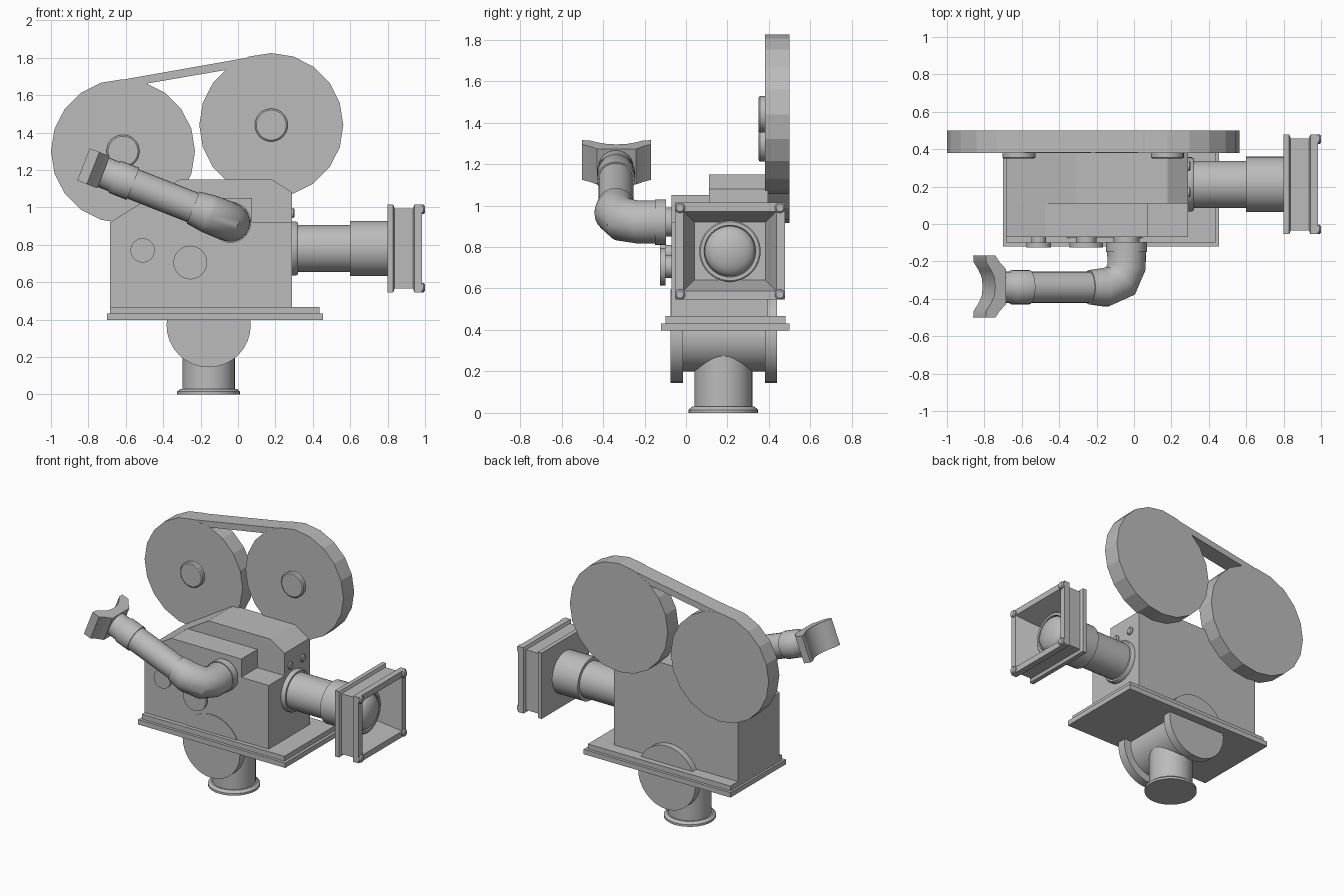
import bpy, bmesh, math
from mathutils import Vector, Matrix

cube = bpy.data.objects.get("Cube")
if cube:
    bpy.data.objects.remove(cube, do_unlink=True)

grey = bpy.data.materials.new("plain_grey")
grey.use_nodes = True
COLOUR = (0.5, 0.5, 0.5, 1)
grey.diffuse_color = COLOUR
grey.node_tree.nodes["Principled BSDF"].inputs["Base Color"].default_value = COLOUR


def finish(name, bm, smooth=None):
    bmesh.ops.recalc_face_normals(bm, faces=bm.faces)
    mesh = bpy.data.meshes.new(name)
    bm.to_mesh(mesh)
    bm.free()
    mesh.materials.append(grey)
    ob = bpy.data.objects.new(name, mesh)
    bpy.context.collection.objects.link(ob)
    if smooth:
        bpy.ops.object.select_all(action='DESELECT')
        ob.select_set(True)
        bpy.context.view_layer.objects.active = ob
        bpy.ops.object.shade_smooth_by_angle(angle=math.radians(smooth))
    return ob


def loft(name, rings, smooth=None, closed=False):
    """Skin a list of equal-sized point rings and cap the ends."""
    bm = bmesh.new()
    loops = [[bm.verts.new(p) for p in ring] for ring in rings]
    n = len(loops[0])
    pairs = list(zip(loops, loops[1:]))
    if closed:
        pairs.append((loops[-1], loops[0]))
    else:
        bm.faces.new(loops[0])
        bm.faces.new(loops[-1])
    for a, b in pairs:
        for i in range(n):
            j = (i + 1) % n
            bm.faces.new((a[i], a[j], b[j], b[i]))
    return finish(name, bm, smooth)


def box(name, x, y, z):
    corners = [(x[0], y[0]), (x[1], y[0]), (x[1], y[1]), (x[0], y[1])]
    return loft(name, [[(px, py, h) for px, py in corners] for h in z])


def prism(name, outline, y0, y1):
    """Extrude an x-z outline along y."""
    return loft(name, [[(x, y, z) for x, z in outline] for y in (y0, y1)])


def turned(name, centre, axis, profile, sides=32, smooth=35):
    """Lathe (distance, radius) pairs along a world axis."""
    c = Vector(centre)
    a = {"x": Vector((1, 0, 0)), "y": Vector((0, 1, 0)), "z": Vector((0, 0, 1))}[axis]
    u = Vector((0, 0, 1)) if axis != "z" else Vector((1, 0, 0))
    v = a.cross(u)
    angles = [math.tau * i / sides for i in range(sides)]
    rings = [[c + a * d + (u * math.cos(t) + v * math.sin(t)) * r for t in angles]
             for d, r in profile]
    return loft(name, rings, smooth)


# Stand: foot, post and tilting head
turned("stand_foot", (-0.157, 0.18, 0), "z", [(0, .168), (.015, .168), (.03, .15)])
turned("stand_post", (-0.157, 0.18, 0), "z", [(.02, .14), (.3, .14)])
turned("tilt_barrel", (-0.157, 0, 0.37), "y", [(-.03, .17), (.4, .17)])
for side, y in (("front", -.075), ("back", .38)):
    turned("tilt_disc_" + side, (-0.157, y, 0.37), "y", [(0, .225), (.06, .225)])

# Base plate in two steps
box("base_plate_lower", (-.70, .455), (-.12, .50), (.397, .432))
box("base_plate_upper", (-.685, .435), (-.10, .48), (.432, .467))

# Camera body: low front half and tall back half
foot = [(-.685, .467), (.29, .467)]
prism("body_front", foot + [(.29, .92), (.075, .92), (.075, 1.05), (-.475, 1.05),
                            (-.685, .92)], -.07, .11)
prism("body_back", foot + [(.29, 1.08), (.18, 1.15), (-.31, 1.15), (-.685, .92)],
      .11, .395)

# Film reels with hubs, joined by a sloping bridge
for side, x, z in (("right", -.615, 1.30), ("left", .178, 1.44)):
    turned("film_reel_" + side, (x, .38, z), "y", [(0, .385), (.12, .385)], 20, 10)
    turned("reel_hub_" + side, (x, .35, z), "y", [(0, .08), (.006, .088), (.04, .088)])
prism("reel_bridge", [(-.615, 1.683), (.178, 1.823), (.178, 1.70), (-.05, 1.737),
                      (-.50, 1.66), (-.615, 1.60)], .381, .499)

# Round knobs on the front face
for name, x, z, r in (("small_knob", -.51, .77, .065), ("large_knob", -.255, .705, .09)):
    turned(name, (x, 0, z), "y", [(-.125, r), (-.10, r), (-.10, r * .6), (-.06, r * .6)])

# Small screws above the lens
for y in (.17, .31):
    turned("side_screw", (.285, y, .97), "x", [(0, .026), (.012, .026), (.018, .018)], 16)

# Viewfinder: tube bent from the front face toward the upper right
ORIGIN = Vector((-.04, 0, .92))
TILT = math.radians(21.5)
ALONG = Vector((-math.cos(TILT), 0, math.sin(TILT)))
UP = Vector((math.sin(TILT), 0, math.cos(TILT)))
FRONT = Vector((0, -1, 0))
SIDES = 24


def finder_ring(s, depth, turn, r):
    a = math.radians(turn)
    inner = ALONG * math.cos(a) - FRONT * math.sin(a)
    c = ORIGIN + ALONG * s + FRONT * depth
    return [c + (inner * math.cos(t) + UP * math.sin(t)) * r
            for t in (math.tau * i / SIDES for i in range(SIDES))]


stations = [(0, .06, 0, .07), (0, .097, 0, .07), (0, .097, 0, .11), (0, .15, 0, .11),
            (0, .15, 0, .104), (0, .23, 8, .104), (.035, .305, 45, .106),
            (.12, .338, 82, .104), (.125, .338, 90, .104), (.215, .338, 90, .092),
            (.215, .338, 90, .084), (.56, .338, 90, .084), (.56, .338, 90, .092),
            (.66, .338, 90, .092), (.67, .338, 90, .084), (.75, .338, 90, .084)]
loft("viewfinder_tube", [finder_ring(*st) for st in stations], 40)

# Eyecup with a hollowed face
half = [(.79, 0), (.796, .05), (.815, .09), (.842, .13), (.845, .166),
        (.79, .166), (.765, .13), (.73, .095)]
cup = half + [(s, -w) for s, w in reversed(half[1:])]
loft("eyecup", [[ORIGIN + ALONG * s + FRONT * (.335 + w) + UP * h for s, w in cup]
                for h in (-.092, .092)], 30)

# Lens barrel with a domed glass
LY, LZ = .212, .78
turned("lens_barrel", (0, LY, LZ), "x",
       [(.28, .145), (.31, .145), (.32, .138), (.32, .126), (.60, .126), (.60, .148),
        (.87, .148), (.875, .142), (.875, .125), (.86, .122)], 40)
dome = [(.855 + .06 * math.sin(t), .122 * math.cos(t))
        for t in (math.radians(a) for a in range(0, 90, 14))]
turned("lens_glass", (0, LY, LZ), "x", dome, 40, 40)

# Square lens hood: ribbed shell whose inside narrows to a floor
def hood_ring(x, inset):
    w, h = .266 - inset, .234 - inset
    return [(x, LY + w * a, LZ + h * b) for a, b in ((-1, -1), (1, -1), (1, 1), (-1, 1))]


shell = [(.80, 0), (.83, 0), (.838, .02), (.935, .02), (.943, 0), (.985, 0),
         (.985, .042), (.825, .094)]
loft("lens_hood", [hood_ring(*p) for p in shell])

# Bolts in the hood corners
for sy in (-1, 1):
    for sz in (-1, 1):
        turned("hood_bolt", (.975, LY + .241 * sy, LZ + .209 * sz), "x",
               [(0, .025), (.018, .025), (.025, .018)], 16)
